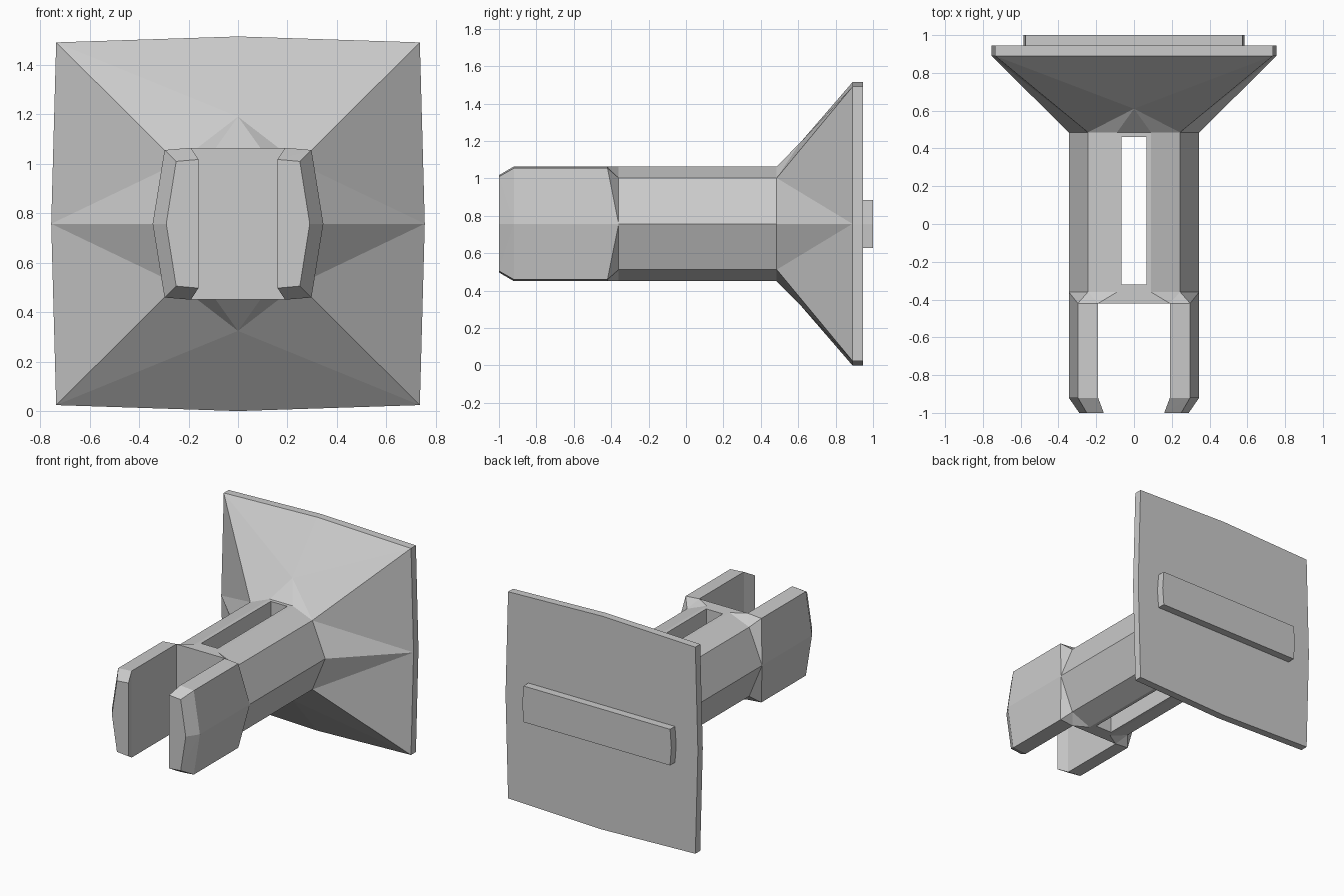
import bpy, bmesh
from mathutils import Vector

if "Cube" in bpy.data.objects:
    bpy.data.objects.remove(bpy.data.objects["Cube"])

MID = 0.757  # height of the long axis


def finish(name, bm):
    bmesh.ops.recalc_face_normals(bm, faces=bm.faces[:])
    mesh = bpy.data.meshes.new(name)
    bm.to_mesh(mesh)
    bm.free()
    obj = bpy.data.objects.new(name, mesh)
    obj.location.z = MID
    bpy.context.collection.objects.link(obj)
    return obj


def prism(name, points, offset):
    """Extrude a flat outline along an offset vector."""
    bm = bmesh.new()
    base = [bm.verts.new(p) for p in points]
    top = [bm.verts.new(Vector(p) + Vector(offset)) for p in points]
    bm.faces.new(base)
    bm.faces.new(top)
    n = len(base)
    for i in range(n):
        j = (i + 1) % n
        bm.faces.new((base[i], base[j], top[j], top[i]))
    return finish(name, bm)


def quarter_loft(name, rings):
    """Loft quarter sections along y and mirror them in x and z."""
    bm = bmesh.new()
    verts = {}

    def vert(p, sx, sz):
        q = (round(p[0] * sx, 5) + 0.0, p[1], round(p[2] * sz, 5) + 0.0)
        if q not in verts:
            verts[q] = bm.verts.new(q)
        return verts[q]

    for sx in (1, -1):
        for sz in (1, -1):
            loops = [[vert(p, sx, sz) for p in r] for r in rings]
            for a, b in zip(loops, loops[1:]):
                for i in range(len(a) - 1):
                    for tri in ((a[i], a[i + 1], b[i]), (a[i + 1], b[i + 1], b[i])):
                        if len(set(tri)) == 3:
                            bm.faces.new(tri)
            for loop, ring in ((loops[0], rings[0]), (loops[-1], rings[-1])):
                centre = vert((0, ring[0][1], 0), sx, sz)
                bm.faces.new(list(dict.fromkeys(loop)) + [centre])
    bmesh.ops.dissolve_limit(bm, angle_limit=0.005, verts=bm.verts[:], edges=bm.edges[:])
    return finish(name, bm)


def section(y, side, corner, top):
    """Quarter section: side point, corner, edge of the flat top, centre of the top."""
    return [(side, y, 0), (corner[0], y, corner[1]), (top[0], y, top[1]), (0, y, top[1])]


# Clip head, octagonal shaft, flared base and plate
head = (0.345, (0.297, 0.298), (0.19, 0.307))
shaft = (0.345, (0.244, 0.245), (0.09, 0.307))
plate = (0.755, (0.735, 0.733), (0, 0.757))
neck = section(0.485, *shaft)
flare = neck[:2] + [(0, 0.61, 0.433)] * 2
body = quarter_loft("clip_body", [
    section(-1.0, 0.29, (0.25, 0.252), (0.16, 0.26)),
    section(-0.92, *head),
    section(-0.42, *head),
    section(-0.36, *shaft),
    neck, flare,
    section(0.89, *plate),
    section(0.945, *plate),
])

# Gap between the prongs and the long slot through the shaft
gap = [(0.1225, -1.1), (0.19, -0.92), (0.19, -0.42)]
gap += [(-x, y) for x, y in reversed(gap)]
slot = [(0.065, -0.32), (0.065, 0.46), (-0.065, 0.46), (-0.065, -0.32)]
for name, outline in (("prong_gap_cutter", gap), ("slot_cutter", slot)):
    cutter = prism(name, [(x, y, -0.6) for x, y in outline], (0, 0, 1.2))
    cutter.hide_render = True
    mod = body.modifiers.new(name, 'BOOLEAN')
    mod.operation = 'DIFFERENCE'
    mod.solver = 'EXACT'
    mod.object = cutter
    bpy.context.view_layer.objects.active = body
    bpy.ops.object.modifier_apply(modifier=mod.name)
    bpy.data.objects.remove(cutter)

# Raised bar on the back of the plate, with slightly bowed ends
bar = [(0.575, -0.128), (0.585, 0), (0.575, 0.128)]
bar += [(-x, z) for x, z in reversed(bar)]
prism("back_bar", [(x, 0.92, z) for x, z in bar], (0, 0.08, 0))
